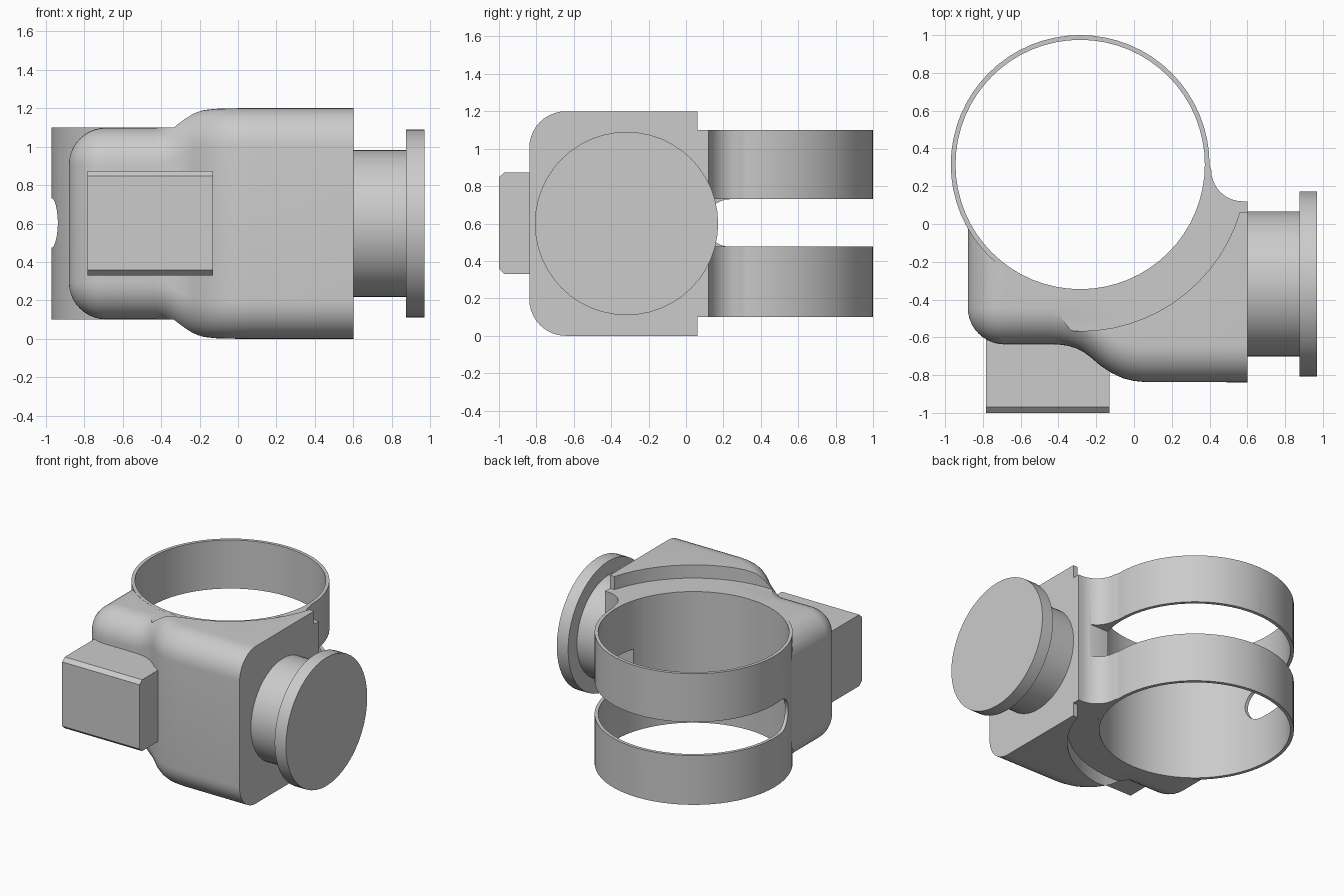
import bpy, bmesh
from math import sin, cos, pi, radians

if "Cube" in bpy.data.objects:
    bpy.data.objects.remove(bpy.data.objects["Cube"])

CX, CY, MID = -0.285, 0.315, 0.6      # ring centre and mid height
SEG = 64


def finish(bm, name):
    bmesh.ops.recalc_face_normals(bm, faces=bm.faces[:])
    me = bpy.data.meshes.new(name)
    bm.to_mesh(me)
    bm.free()
    ob = bpy.data.objects.new(name, me)
    bpy.context.collection.objects.link(ob)
    return ob


def loft(name, rings):
    """Skin a list of equal-length closed rings and cap both ends."""
    bm = bmesh.new()
    vs = [[bm.verts.new(p) for p in r] for r in rings]
    n = len(vs[0])
    for a, b in zip(vs, vs[1:]):
        for i in range(n):
            bm.faces.new((a[i], a[(i + 1) % n], b[(i + 1) % n], b[i]))
    bm.faces.new(vs[0])
    bm.faces.new(vs[-1])
    return finish(bm, name)


def prism_z(name, pts, lo, hi):
    return loft(name, [[(x, y, z) for x, y in pts] for z in (lo, hi)])


def prism_x(name, pts, lo, hi):
    return loft(name, [[(x, y, z) for y, z in pts] for x in (lo, hi)])


def arc(cx, cy, r, a, b, n):
    return [(cx + r * cos(radians(a + (b - a) * i / n)),
             cy + r * sin(radians(a + (b - a) * i / n))) for i in range(n + 1)]


def circle(cx, cy, r, n=SEG):
    return arc(cx, cy, r, 0, 360, n)[:-1]


def rect(x0, x1, y0, y1):
    return [(x0, y0), (x1, y0), (x1, y1), (x0, y1)]


def boolean(target, tool, op):
    tool.hide_render = True
    m = target.modifiers.new("cut", 'BOOLEAN')
    m.operation, m.object, m.solver = op, tool, 'EXACT'
    bpy.context.view_layer.objects.active = target
    bpy.ops.object.modifier_apply(modifier=m.name)
    bpy.data.objects.remove(tool)


def smooth(ob, deg=30):
    bpy.ops.object.select_all(action='DESELECT')
    ob.select_set(True)
    bpy.context.view_layer.objects.active = ob
    bpy.ops.object.shade_smooth_by_angle(angle=radians(deg))


# Housing shell: rounded sections swept along x (x, front y, half height, corner radius)
R = 0.195
stations = []
for i in range(11):
    a = pi / 2 * i / 10
    inset = (R - 0.002) * (1 - sin(a))
    stations.append((-0.88 + R * (1 - cos(a)), -0.637 + inset, 0.499 - inset, R - inset))
stations += [(x, y, h, R) for x, y, h in (
    (-0.43, -0.637, 0.499), (-0.39, -0.639, 0.503), (-0.35, -0.645, 0.523),
    (-0.31, -0.657, 0.550), (-0.27, -0.676, 0.568), (-0.23, -0.705, 0.580),
    (-0.18, -0.748, 0.590), (-0.12, -0.788, 0.597), (-0.06, -0.816, 0.599),
    (0.0, -0.831, 0.6), (0.06, -0.837, 0.6), (0.6, -0.838, 0.6))]
rings = []
for x, y, h, r in stations:
    prof = [(0.12, MID + h)] + [(0.12, MID - h)]
    prof += arc(y + r, MID - h + r, r, 270, 180, 10)
    prof += arc(y + r, MID + h - r, r, 180, 90, 10)
    rings.append([(x, py, pz) for py, pz in prof])
housing = loft("clamp_housing", rings)

# Stepped shelf around the ring, top and bottom
for lo, hi in ((1.0995, 1.4), (-0.2, 0.1005)):
    boolean(housing, prism_z("shelf_cutter", circle(CX, CY, 0.882), lo, hi), 'DIFFERENCE')
    boolean(housing, prism_z("edge_cutter", rect(-1.2, 1.2, 0.062, 0.5), lo, hi), 'DIFFERENCE')

# Concave web that blends the housing into the ring
web = [(0.2, 0.05), (0.5999, 0.05), (0.5999, 0.12)] + arc(0.575, 0.286, 0.166, 270, 180, 10) \
    + [(0.385, 0.35), (0.2, 0.35)]
boolean(housing, prism_z("web", web, 0.1, 1.1), 'UNION')

# Ring, its bore, and the slot that splits it into two bands
boolean(housing, prism_z("ring", circle(CX, CY, 0.685), 0.1, 1.1), 'UNION')
boolean(housing, prism_z("bore", circle(CX, CY, 0.66), -0.3, 1.5), 'DIFFERENCE')
slot_end = arc(0.235, 0.603, 0.127, 90, 270, 16) + [(1.3, 0.476), (1.3, 0.73)]
boolean(housing, prism_x("slot_left", slot_end, -1.3, CX), 'DIFFERENCE')
boolean(housing, prism_x("slot_right", rect(0.135, 1.3, 0.476, 0.73), CX - 0.01, 1.3), 'DIFFERENCE')
smooth(housing)

# Front pad with chamfered top and bottom edges
prism_x("front_pad", [(-0.55, 0.33), (-0.97, 0.33), (-1.0, 0.357), (-1.0, 0.847),
                      (-0.97, 0.874), (-0.55, 0.874)], -0.783, -0.13)

# Side knob: neck and flange
for name, r, lo, hi in (("knob_neck", 0.383, 0.55, 0.88), ("knob_flange", 0.49, 0.875, 0.97)):
    smooth(prism_x(name, circle(-0.318, MID, r, 48), lo, hi))
